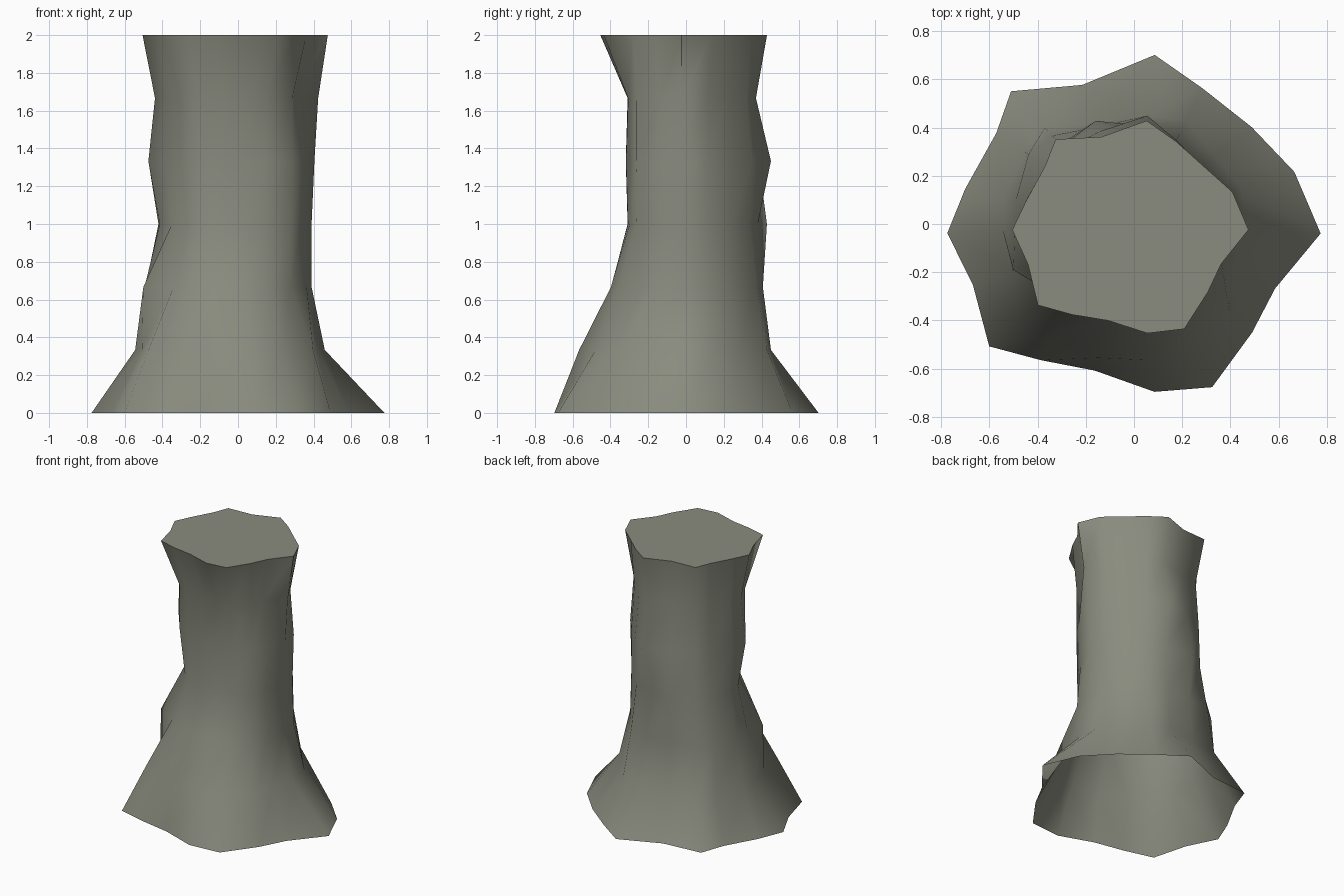
import bpy, bmesh, math

# Directions of the 18 bark flutes, in degrees
ANGLES = [-2.9, 18, 39.4, 63.2, 83, 110.4, 132.8, 146.6, 168.3,
          182.8, 200.8, 220.2, 235.6, 255, 277, 295.6, 317.4, 335.4]

# Radius along each flute, one ring per step from the foot to the cut top
RINGS = [
    [.776, .70, .633, .631, .707, .616, .751, .685, .716, .776, .715, .787, .685, .63, .702, .751, .666, .644],
    [.46, .47, .44, .48, .453, .45, .545, .545, .55, .545, .543, .62, .55, .575, .57, .53, .54, .46],
    [.39, .394, .378, .42, .41, .43, .50, .525, .50, .495, .536, .446, .44, .41, .40, .40, .38, .40],
    [.39, .385, .37, .38, .383, .457, .45, .44, .43, .415, .374, .36, .36, .32, .31, .33, .385, .375],
    [.405, .394, .37, .39, .453, .41, .44, .44, .46, .475, .41, .395, .36, .33, .32, .33, .39, .385],
    [.425, .37, .35, .36, .373, .36, .42, .42, .43, .44, .41, .397, .37, .32, .31, .34, .39, .33],
    [.476, .43, .376, .385, .432, .386, .479, .441, .459, .506, .471, .522, .456, .415, .457, .483, .417, .398],
]
HEIGHT = 2

bm = bmesh.new()
loops = []
for k, radii in enumerate(RINGS):
    z = HEIGHT * k / (len(RINGS) - 1)
    loops.append([bm.verts.new((r * math.cos(math.radians(a)), r * math.sin(math.radians(a)), z))
                  for r, a in zip(radii, ANGLES)])

# Bark walls, open underneath, with a flat cut top
n = len(ANGLES)
for lower, upper in zip(loops, loops[1:]):
    for i in range(n):
        j = (i + 1) % n
        bm.faces.new((lower[i], lower[j], upper[j], upper[i]))
bm.faces.new(loops[-1])

mesh = bpy.data.meshes.new("trunk")
bm.to_mesh(mesh)
bm.free()
trunk = bpy.data.objects.new("trunk", mesh)
bpy.context.collection.objects.link(trunk)

bark = bpy.data.materials.new("grey olive bark")
bark.diffuse_color = (.255, .26, .21, 1)
mesh.materials.append(bark)

# Smooth bark, sharp rim
bpy.context.view_layer.objects.active = trunk
trunk.select_set(True)
bpy.ops.object.shade_smooth_by_angle(angle=math.radians(60))
